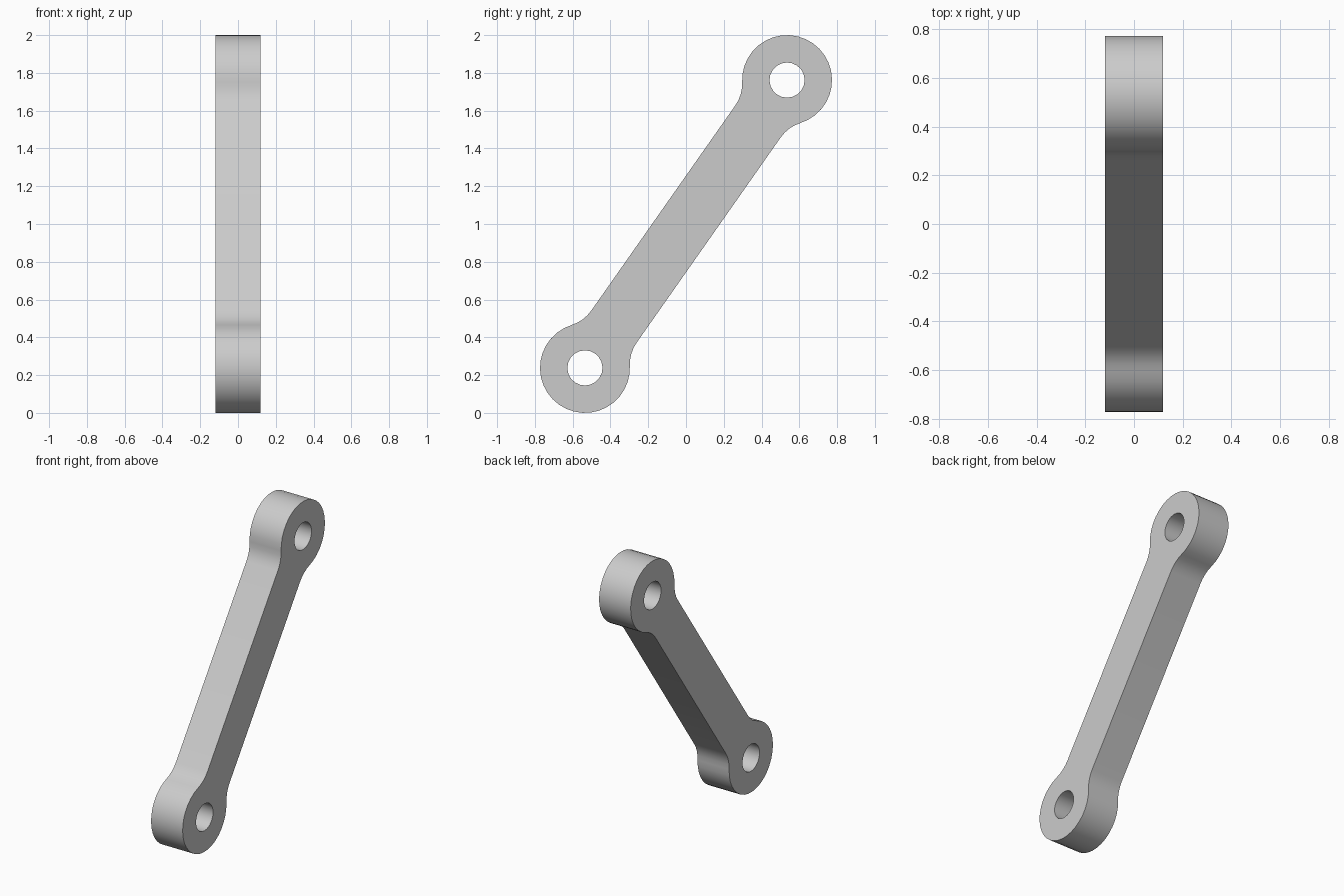
import bpy, bmesh, math
from mathutils import Vector

cube = bpy.data.objects.get("Cube")
if cube:
    bpy.data.objects.remove(cube)

HALF_X = 0.12                       # half thickness
EYE = Vector((0.535, 1.762))        # upper eye centre in (y, z)
R_EYE, R_HOLE = 0.238, 0.093
HALF_BAR, FILLET = 0.147, 0.2
MID_Z = 1.0

axis = EYE - Vector((0, MID_Z))
half_len = axis.length
axis.normalize()
side = Vector((-axis.y, axis.x))


def arc(cx, cy, r, a0, a1, n):
    return [(cx + r * math.cos(a0 + (a1 - a0) * i / n),
             cy + r * math.sin(a0 + (a1 - a0) * i / n)) for i in range(n + 1)]


# Outline of one end in bar coordinates: fillet, round eye, fillet
fv = HALF_BAR + FILLET
fu = half_len - math.sqrt((R_EYE + FILLET) ** 2 - fv ** 2)
tangent = math.atan2(fv, fu - half_len)
lower = arc(fu, -fv, FILLET, math.pi / 2, math.pi - tangent, 4)
eye = arc(half_len, 0, R_EYE, -tangent, tangent, 24)
upper = [(u, -v) for u, v in reversed(lower)]
end = lower[:-1] + eye + upper[1:]
outline = end + [(-u, -v) for u, v in end]

# Holes through both eyes
holes = [arc(s * half_len, 0, R_HOLE, 0, 2 * math.pi, 20)[:-1] for s in (1, -1)]

bm = bmesh.new()
edges = []
for loop in [outline] + holes:
    verts = []
    for u, v in loop:
        p = axis * u + side * v
        verts.append(bm.verts.new((-HALF_X, p.x, p.y + MID_Z)))
    edges += [bm.edges.new((a, b)) for a, b in zip(verts, verts[1:] + verts[:1])]
bmesh.ops.triangle_fill(bm, edges=edges, use_beauty=True)

# Extrude the plate across its thickness
new = bmesh.ops.extrude_face_region(bm, geom=bm.faces[:], use_keep_orig=True)["geom"]
bmesh.ops.translate(bm, vec=(2 * HALF_X, 0, 0),
                    verts=[g for g in new if isinstance(g, bmesh.types.BMVert)])
bmesh.ops.recalc_face_normals(bm, faces=bm.faces[:])
mesh = bpy.data.meshes.new("link_arm")
bm.to_mesh(mesh)
bm.free()

arm = bpy.data.objects.new("link_arm", mesh)
bpy.context.collection.objects.link(arm)

# Plain grey metal
grey = bpy.data.materials.new("light_grey")
grey.use_nodes = True
colour = (0.6, 0.6, 0.6, 1)
grey.diffuse_color = colour
grey.node_tree.nodes["Principled BSDF"].inputs["Base Color"].default_value = colour
mesh.materials.append(grey)

bpy.context.view_layer.objects.active = arm
arm.select_set(True)
bpy.ops.object.shade_smooth_by_angle(angle=math.radians(35))
